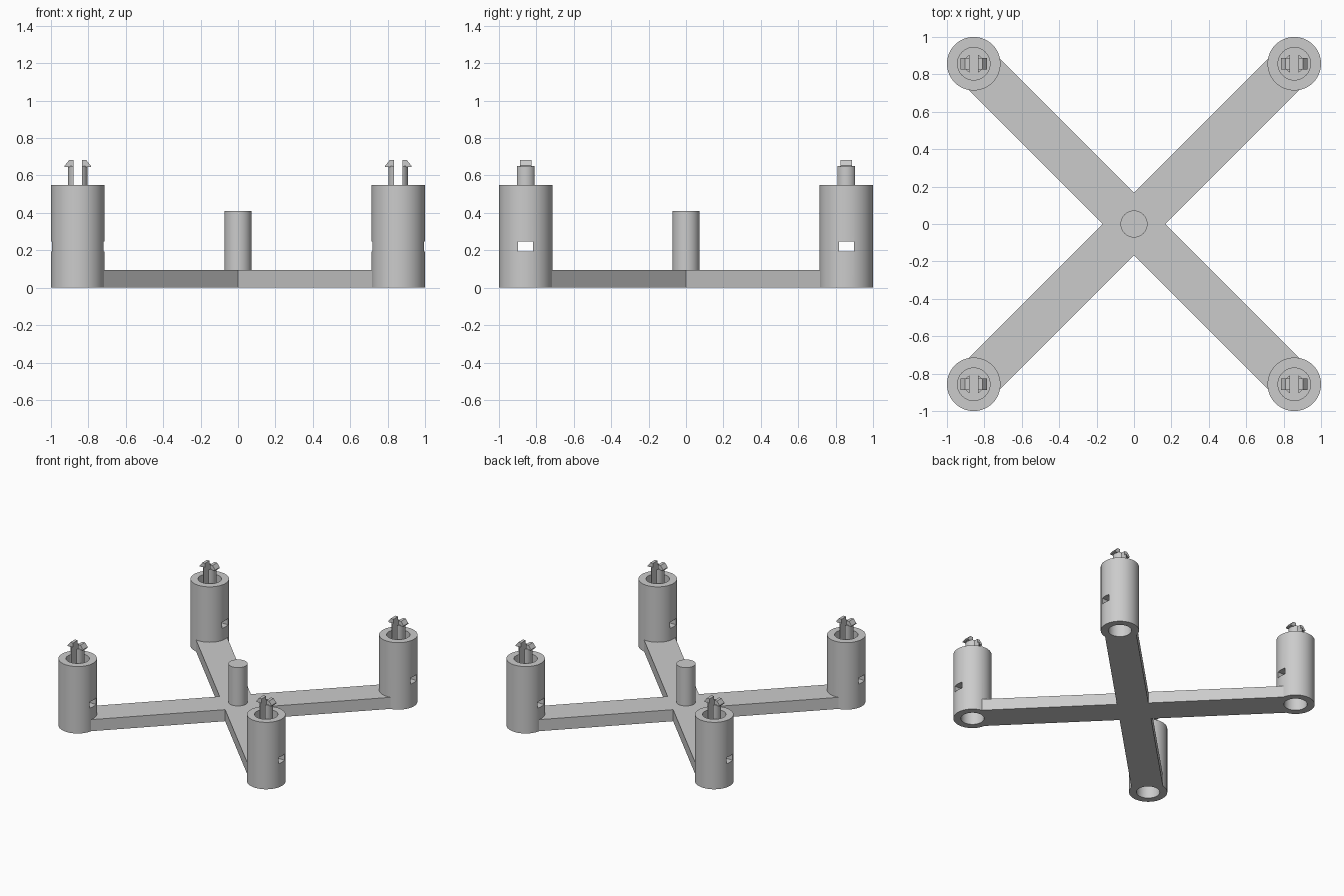
import bpy, bmesh, math
from mathutils import Matrix

if "Cube" in bpy.data.objects:
    bpy.data.objects.remove(bpy.data.objects["Cube"])

GREY = bpy.data.materials.new("light grey plastic")
GREY.use_nodes = True
GREY.diffuse_color = (0.6, 0.6, 0.6, 1)
GREY.node_tree.nodes["Principled BSDF"].inputs["Base Color"].default_value = (0.6, 0.6, 0.6, 1)

POS, TOWER_R, BORE_R, TOWER_H = 0.857, 0.143, 0.087, 0.55
ARM_W, ARM_H = 0.236, 0.095
FLOOR, CEILING = 0.40, 0.30          # web between upper and lower bores
corners = [(sx, sy) for sx in (-1, 1) for sy in (-1, 1)]


def finish(bm, name):
    bmesh.ops.recalc_face_normals(bm, faces=bm.faces)
    mesh = bpy.data.meshes.new(name)
    bm.to_mesh(mesh)
    bm.free()
    mesh.materials.append(GREY)
    ob = bpy.data.objects.new(name, mesh)
    bpy.context.collection.objects.link(ob)
    return ob


def cylinder(name, x, y, z0, z1, r):
    bm = bmesh.new()
    bmesh.ops.create_cone(bm, cap_ends=True, segments=64, radius1=r, radius2=r, depth=z1 - z0,
                          matrix=Matrix.Translation((x, y, (z0 + z1) / 2)))
    return finish(bm, name)


def box(name, centre, size, angle=0):
    bm = bmesh.new()
    bmesh.ops.create_cube(bm, size=1, matrix=Matrix.Translation(centre)
                          @ Matrix.Rotation(angle, 4, 'Z') @ Matrix.Diagonal((*size, 1)))
    return finish(bm, name)


def prism(name, points, vector, offset):
    bm = bmesh.new()
    face = bm.faces.new([bm.verts.new(p) for p in points])
    out = bmesh.ops.extrude_face_region(bm, geom=[face])
    bmesh.ops.translate(bm, vec=vector, verts=[v for v in out["geom"] if isinstance(v, bmesh.types.BMVert)])
    bmesh.ops.translate(bm, vec=offset, verts=bm.verts)
    return finish(bm, name)


def activate(ob):
    bpy.ops.object.select_all(action='DESELECT')
    ob.select_set(True)
    bpy.context.view_layer.objects.active = ob


def combine(target, tool, operation):
    activate(target)
    mod = target.modifiers.new("combine", 'BOOLEAN')
    mod.operation, mod.solver, mod.object = operation, 'EXACT', tool
    bpy.ops.object.modifier_apply(modifier=mod.name)
    bpy.data.objects.remove(tool)


# Crossed arms, centre post and corner towers merged into one frame
length = 2 * POS * math.sqrt(2)
frame = box("frame", (0, 0, ARM_H / 2), (length, ARM_W, ARM_H), math.pi / 4)
combine(frame, box("second_arm", (0, 0, ARM_H / 2), (length, ARM_W, ARM_H), -math.pi / 4), 'UNION')
combine(frame, cylinder("centre_post", 0, 0, 0.02, 0.41, 0.072), 'UNION')
for sx, sy in corners:
    combine(frame, cylinder("tower", sx * POS, sy * POS, 0, TOWER_H, TOWER_R), 'UNION')

# Bores from both ends, and the latch window across each tower
for sx, sy in corners:
    x, y = sx * POS, sy * POS
    combine(frame, cylinder("lower_bore", x, y, -0.1, CEILING, BORE_R), 'DIFFERENCE')
    combine(frame, cylinder("upper_bore", x, y, FLOOR, TOWER_H + 0.1, BORE_R), 'DIFFERENCE')
    combine(frame, box("window", (x, y, 0.22), (0.4, 0.08, 0.052)), 'DIFFERENCE')
parts = [frame]

# Split snap pegs: two rounded prongs with outward hooks
GAP, PEG_R, PEG_TOP = 0.022, 0.052, 0.65
half = math.acos(GAP / PEG_R)
for sx, sy in corners:
    for s, side in ((-1, "right"), (1, "left")):
        tag = f"{'back' if sy > 0 else 'front'}_{'left' if sx > 0 else 'right'}_{side}"
        arc = [(s * PEG_R * math.cos(a), PEG_R * math.sin(a), 0)
               for a in (half * (i / 8 - 1) for i in range(17))]
        parts.append(prism(f"prong_{tag}", arc, (0, 0, PEG_TOP - FLOOR + 0.01),
                           (sx * POS, sy * POS, FLOOR - 0.01)))
        hook = [(s * u, -0.03, w) for u, w in
                ((GAP, 0.645), (0.07, 0.645), (0.07, 0.652), (0.046, 0.682), (GAP, 0.682))]
        parts.append(prism(f"hook_{tag}", hook, (0, 0.06, 0), (sx * POS, sy * POS, 0)))

for ob in parts:
    activate(ob)
    bpy.ops.object.shade_smooth_by_angle(angle=math.radians(30))
